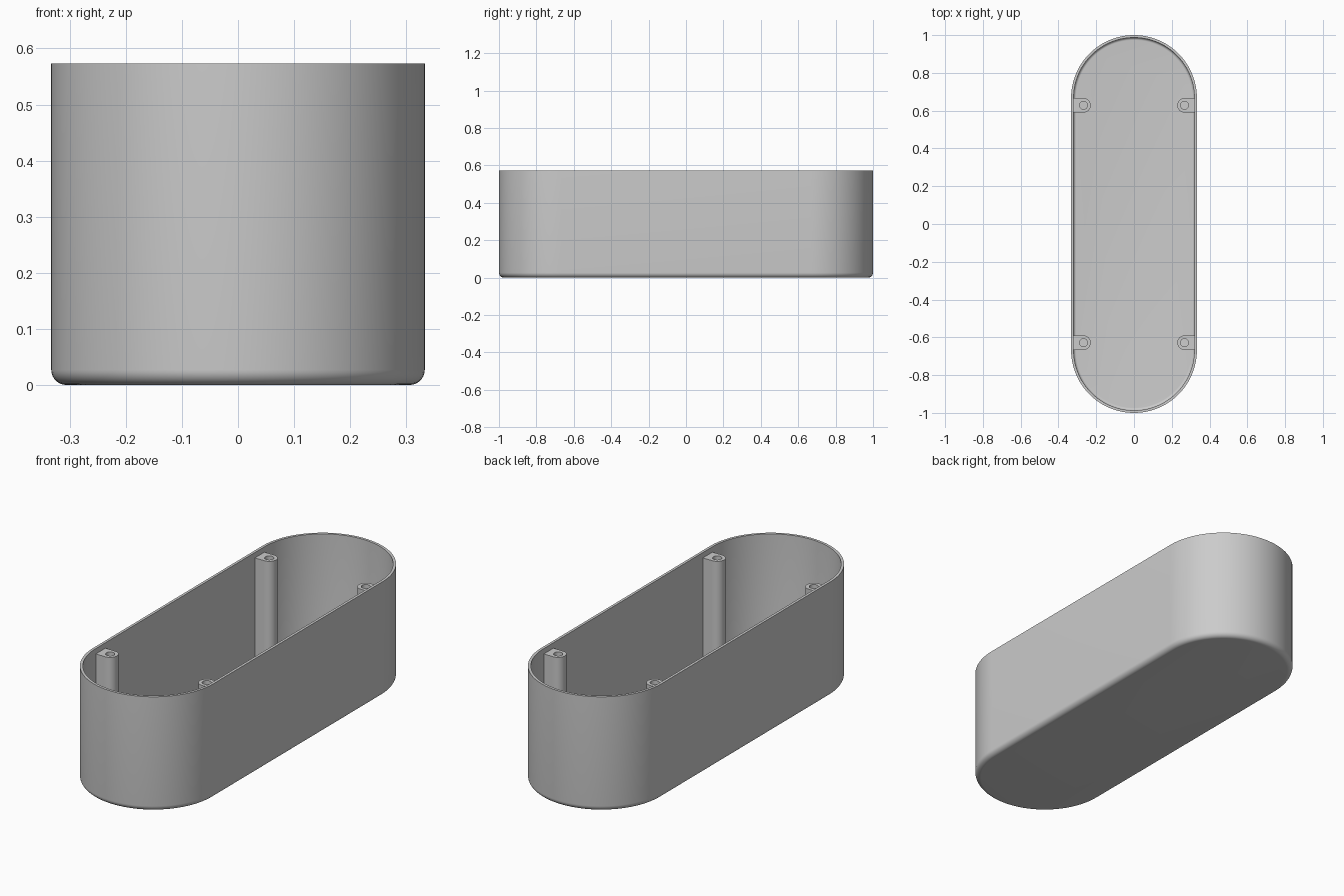
import bpy
import bmesh
from math import cos, sin, pi, radians

cube = bpy.data.objects.get("Cube")
if cube:
    bpy.data.objects.remove(cube, do_unlink=True)

# Main sizes
RADIUS, HALF_STRAIGHT, HEIGHT = 0.333, 0.667, 0.573
WALL, FILLET = 0.0133, 0.027
POST_X, POST_Y, POST_R, POST_TOP, HOLE_R = 0.267, 0.628, 0.038, 0.546, 0.021

grey = bpy.data.materials.new("plain grey")
grey.use_nodes = True
COLOR = (0.6, 0.6, 0.6, 1)
grey.diffuse_color = COLOR
grey.node_tree.nodes["Principled BSDF"].inputs["Base Color"].default_value = COLOR


def loft(name, rings, closed=False):
    """Skin equal-length rings; cap the ends or join last to first."""
    bm = bmesh.new()
    loops = [[bm.verts.new(p) for p in ring] for ring in rings]
    pairs = list(zip(loops, loops[1:]))
    if closed:
        pairs.append((loops[-1], loops[0]))
    else:
        bm.faces.new(loops[0])
        bm.faces.new(loops[-1])
    for a, b in pairs:
        for i in range(len(a)):
            j = (i + 1) % len(a)
            bm.faces.new((a[i], a[j], b[j], b[i]))
    bmesh.ops.recalc_face_normals(bm, faces=bm.faces)
    mesh = bpy.data.meshes.new(name)
    bm.to_mesh(mesh)
    bm.free()
    mesh.materials.append(grey)
    obj = bpy.data.objects.new(name, mesh)
    bpy.context.collection.objects.link(obj)
    bpy.ops.object.select_all(action="DESELECT")
    obj.select_set(True)
    bpy.context.view_layer.objects.active = obj
    bpy.ops.object.shade_smooth_by_angle(angle=radians(30))
    return obj


def stadium(r, z, n=48):
    """Straight-sided outline with a half circle at each end."""
    pts = []
    for end in (1, -1):
        for i in range(n + 1):
            t = pi * i / n
            pts.append((end * r * cos(t), end * (HALF_STRAIGHT + r * sin(t)), z))
    return pts


def fillet(r_outer, z_floor, r, steps=8):
    """Quarter-round profile from the floor up to the wall."""
    angles = [pi / 2 * i / steps for i in range(steps + 1)]
    return [(r_outer - r + r * sin(a), z_floor + r - r * cos(a)) for a in angles]


# Open tray: outer fillet, rim, inner fillet
profile = fillet(RADIUS, 0, FILLET) + [(RADIUS, HEIGHT), (RADIUS - WALL, HEIGHT)]
profile += reversed(fillet(RADIUS - WALL, WALL, FILLET - WALL))
loft("tray_shell", [stadium(r, z) for r, z in profile])


# Screw posts: round towards the middle, square where they meet the wall
def post(name, sx, sy, n=32):
    directions = [(cos(2 * pi * i / n), sin(2 * pi * i / n)) for i in range(n)]
    reach = 0.06

    def outline(z):
        pts = []
        for c, s in directions:
            k = POST_R
            if c > 0.001:
                k = min(reach / c, POST_R / max(abs(s), 0.001))
            pts.append((sx * (POST_X + k * c), sy * POST_Y + k * s, z))
        return pts

    def hole(z):
        return [(sx * (POST_X + HOLE_R * c), sy * POST_Y + HOLE_R * s, z)
                for c, s in directions]

    base = WALL - 0.002
    loft(name, [outline(base), outline(POST_TOP), hole(POST_TOP), hole(base)],
         closed=True)


for side, sx in (("left", 1), ("right", -1)):
    for end, sy in (("back", 1), ("front", -1)):
        post(f"screw_post_{end}_{side}", sx, sy)
